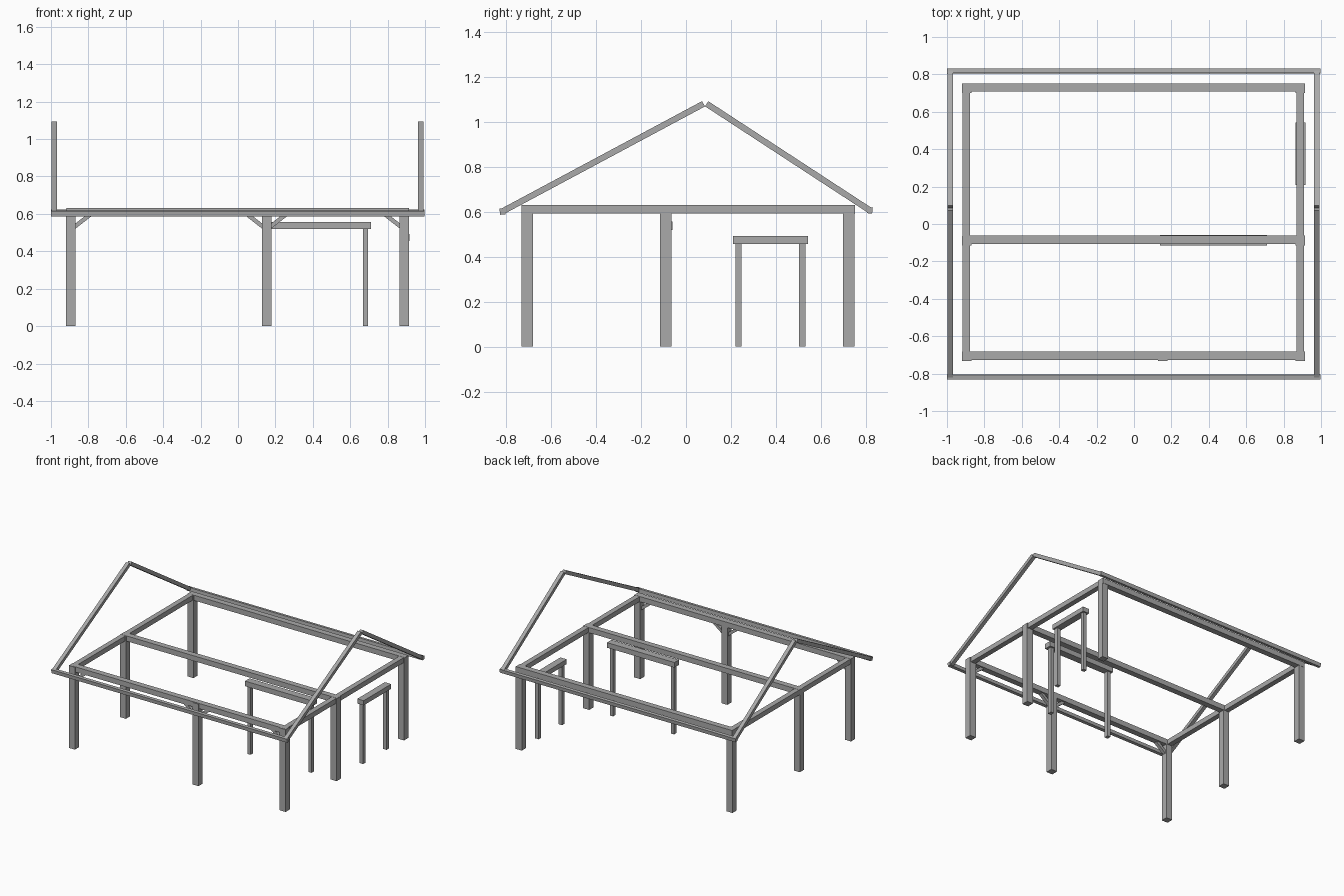
import bpy, math
from mathutils import Vector, Matrix

if "Cube" in bpy.data.objects:
    bpy.data.objects.remove(bpy.data.objects["Cube"])

timber = bpy.data.materials.new("grey timber")
timber.diffuse_color = (0.40, 0.40, 0.40, 1)
timber.use_nodes = True
timber.node_tree.nodes["Principled BSDF"].inputs["Base Color"].default_value = timber.diffuse_color


def place(name, matrix):
    bpy.ops.mesh.primitive_cube_add(size=1)
    ob = bpy.context.object
    ob.name = name
    ob.data.transform(matrix)
    ob.data.materials.append(timber)
    return ob


def box(name, x, y, z):
    """Square timber given as (min, max) ranges."""
    r = (x, y, z)
    centre = Vector([(a + b) / 2 for a, b in r])
    size = [b - a for a, b in r]
    return place(name, Matrix.Translation(centre) @ Matrix.Diagonal((*size, 1)))


def strut(name, p, q, width, depth, side):
    """Sloping timber from p to q; width runs along the side axis."""
    p, q, s = Vector(p), Vector(q), Vector(side)
    d = (q - p).normalized()
    n = d.cross(s)
    rot = Matrix((s, d, n)).transposed().to_4x4()
    if rot.determinant() < 0:
        rot = Matrix((-s, d, n)).transposed().to_4x4()
    size = Matrix.Diagonal((width, (q - p).length, depth, 1))
    return place(name, Matrix.Translation((p + q) / 2) @ rot @ size)


W = 0.0255                                   # half post width
LEFT, MIDX, RIGHT = -0.893, 0.153, 0.89
FRONT, MIDY, BACK = -0.707, -0.09, 0.725

# main posts
for x in (LEFT, RIGHT):
    for y, label in ((FRONT, "front"), (MIDY, "middle"), (BACK, "back")):
        box(label + "_post", (x - W, x + W), (y - W, y + W), (0, 0.63))
box("front_centre_post", (MIDX - W, MIDX + W), (FRONT - W, FRONT + W), (0, 0.627))

# long beams and side beams
for y, label in ((FRONT + 0.003, "front"), (MIDY + 0.005, "middle"), (BACK + 0.005, "back")):
    box(label + "_beam", (-0.918, 0.914), (y - 0.0225, y + 0.0225), (0.591, 0.631))
for x, label in ((LEFT - 0.003, "left"), (RIGHT - 0.001, "right")):
    box(label + "_side_beam", (x - 0.02, x + 0.02), (-0.73, 0.748), (0.592, 0.63))

# diagonal braces under the front beam
for x, s in ((LEFT, 1), (MIDX, -1), (MIDX, 1), (RIGHT, -1)):
    strut("brace", (x + s * 0.015, FRONT, 0.528), (x + s * 0.10, FRONT, 0.594),
          0.026, 0.022, (0, 1, 0))

# inner door frame
box("door_lintel", (0.14, 0.711), (-0.115, -0.06), (0.519, 0.558))
for x in (0.152, 0.668):
    box("door_jamb", (x, x + 0.027), (-0.104, -0.072), (0, 0.525))

# side door frame
box("side_lintel", (0.863, 0.917), (0.209, 0.542), (0.456, 0.492))
for y in (0.22, 0.503):
    box("side_jamb", (0.875, 0.905), (y, y + 0.028), (0, 0.46))

# eave rails, tilted to the roof slopes
RIDGE = (0.085, 1.077)
for y, z, label in ((-0.817, 0.602, "front"), (0.818, 0.607, "back")):
    a = math.atan2(RIDGE[1] - z, RIDGE[0] - y) if y < 0 else math.atan2(RIDGE[1] - z, y - RIDGE[0]) * -1
    place(label + "_eave_rail", Matrix.Translation((-0.002, y, z))
          @ Matrix.Rotation(a * 0.2, 4, 'X') @ Matrix.Diagonal((1.996, 0.024, 0.028, 1)))
    # gable rafters
    for x in (-0.983, 0.977):
        strut(label + "_rafter", (x, y, z), (x, RIDGE[0] + math.copysign(-0.007, y),
              RIDGE[1] + 0.004), 0.029, 0.027, (1, 0, 0))
